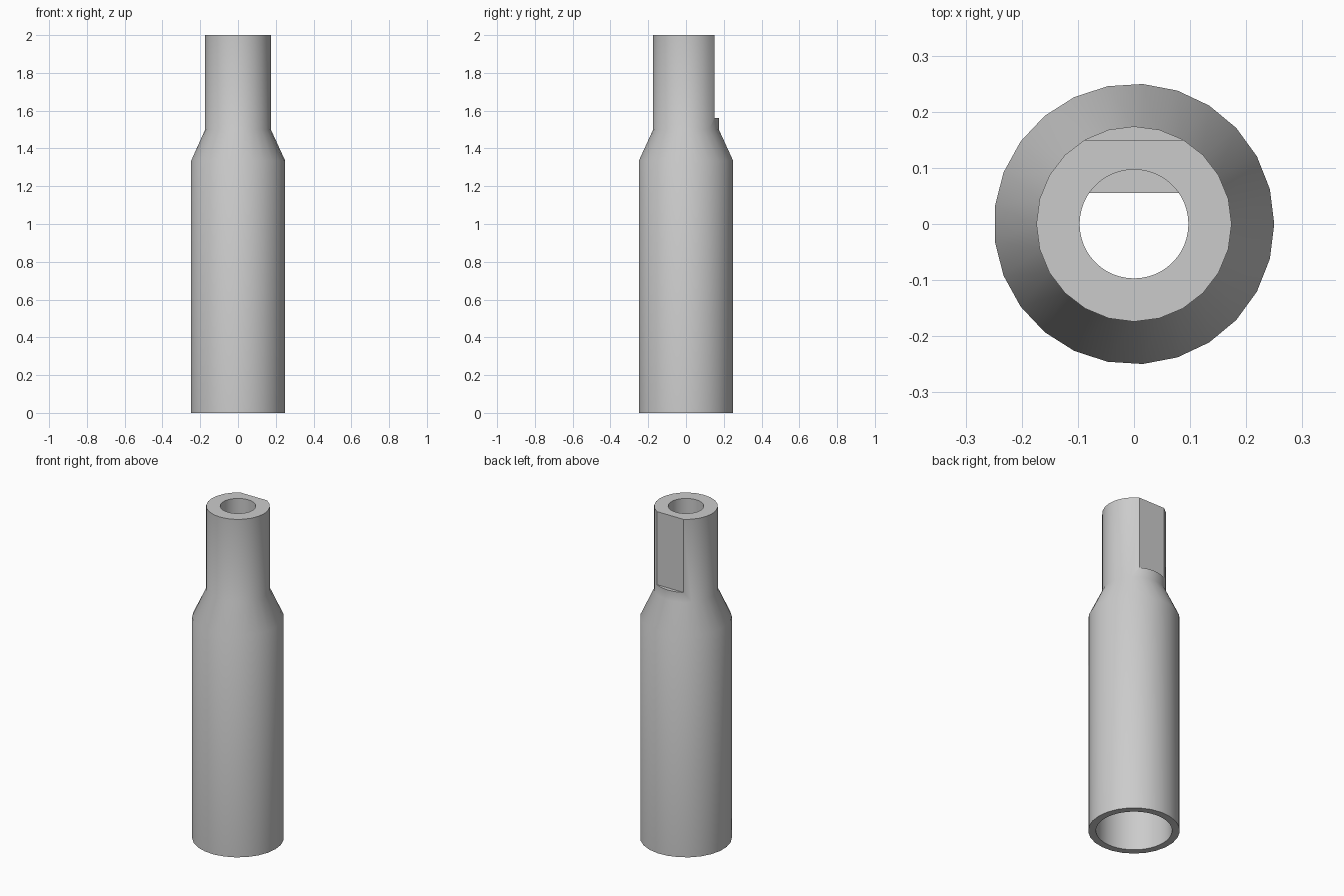
import bpy, bmesh, math

cube = bpy.data.objects.get("Cube")
if cube:
    bpy.data.objects.remove(cube, do_unlink=True)

BODY_R, NECK_R, SOCKET_R, BORE_R = 0.25, 0.174, 0.208, 0.097
SHOULDER_Z, NECK_Z, TOP_Z = 1.335, 1.5, 2.0
KEY_Z, KEY_Y = 0.65, 0.055      # start and face of the D-shaped key in the socket
FLAT_Z, FLAT_Y = 1.56, 0.15     # flat on the back of the neck

grey = bpy.data.materials.new("light grey")
grey.use_nodes = True
colour = (0.6, 0.6, 0.6, 1)
grey.diffuse_color = colour
grey.node_tree.nodes["Principled BSDF"].inputs["Base Color"].default_value = colour


def circle(r, n):
    return [(r * math.cos(math.tau * i / n), r * math.sin(math.tau * i / n)) for i in range(n)]


def loft(name, sections):
    """Closed solid through (outline, z) sections, which may differ in point count."""
    bm = bmesh.new()
    rings = []
    for outline, z in sections:
        verts = [bm.verts.new((x, y, z)) for x, y in outline]
        rings.append([bm.edges.new((verts[i - 1], verts[i])) for i in range(len(verts))])
        if len(rings) in (1, len(sections)):
            bm.faces.new(verts)
    for low, high in zip(rings, rings[1:]):
        bmesh.ops.bridge_loops(bm, edges=low + high)
    bmesh.ops.recalc_face_normals(bm, faces=bm.faces)
    mesh = bpy.data.meshes.new(name)
    bm.to_mesh(mesh)
    bm.free()
    mesh.materials.append(grey)
    ob = bpy.data.objects.new(name, mesh)
    bpy.context.collection.objects.link(ob)
    return ob


# Outer sleeve with sloping shoulder and neck
wide, narrow = circle(BODY_R, 25), circle(NECK_R, 24)
body = loft("shaft_sleeve", [(wide, 0), (wide, SHOULDER_Z), (narrow, NECK_Z), (narrow, TOP_Z)])

# Round socket, keyed D socket, neck bore and back flat
socket = circle(SOCKET_R, 48)
start = math.pi - math.asin(KEY_Y / SOCKET_R)
sweep = math.pi + 2 * math.asin(KEY_Y / SOCKET_R)
keyed = [(SOCKET_R * math.cos(start + sweep * i / 30),
          SOCKET_R * math.sin(start + sweep * i / 30)) for i in range(31)]
bore = circle(BORE_R, 48)
flat = [(-0.3, FLAT_Y), (0.3, FLAT_Y), (0.3, 0.4), (-0.3, 0.4)]
cutters = [
    loft("socket_cutter", [(socket, -0.1), (socket, KEY_Z)]),
    loft("key_cutter", [(keyed, KEY_Z - 0.1), (keyed, SHOULDER_Z)]),
    loft("bore_cutter", [(bore, SHOULDER_Z - 0.001), (bore, TOP_Z + 0.1)]),
    loft("flat_cutter", [(flat, FLAT_Z), (flat, TOP_Z + 0.1)]),
]

bpy.ops.object.select_all(action="DESELECT")
body.select_set(True)
bpy.context.view_layer.objects.active = body
for cutter in cutters:
    cutter.hide_render = True
    mod = body.modifiers.new(cutter.name, "BOOLEAN")
    mod.operation, mod.solver, mod.object = "DIFFERENCE", "EXACT", cutter
    bpy.ops.object.modifier_apply(modifier=mod.name)
    bpy.data.objects.remove(cutter, do_unlink=True)

bpy.ops.object.shade_smooth_by_angle(angle=math.radians(35))
